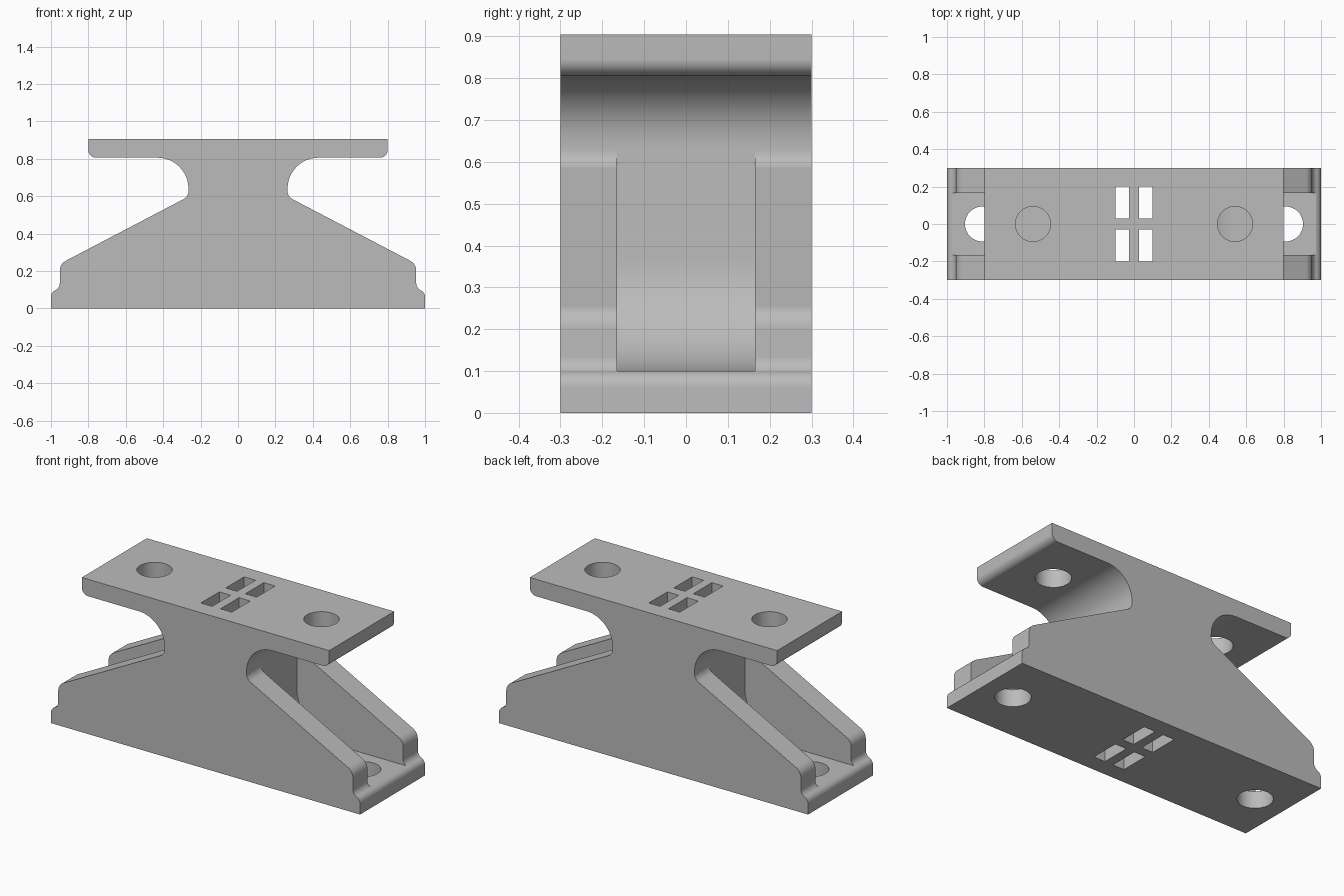
import bpy
import math
from mathutils import Vector

cube = bpy.data.objects.get("Cube")
if cube:
    bpy.data.objects.remove(cube, do_unlink=True)

HEIGHT = 0.905
HALF_DEPTH = 0.3

grey = bpy.data.materials.new("plain grey")
grey.use_nodes = True
grey.diffuse_color = (0.5, 0.5, 0.5, 1)
grey.node_tree.nodes["Principled BSDF"].inputs["Base Color"].default_value = (0.5, 0.5, 0.5, 1)


def rounded(corners, steps=12):
    """Turn (x, z, radius) corners into a path with rounded corners."""
    path = []
    for i, (x, z, r) in enumerate(corners):
        p = Vector((x, z))
        if r == 0:
            path.append(p)
            continue
        a = (Vector(corners[i - 1][:2]) - p).normalized()
        b = (Vector(corners[(i + 1) % len(corners)][:2]) - p).normalized()
        half = a.angle(b) / 2
        centre = p + (a + b).normalized() * r / math.sin(half)
        start = p + a * r / math.tan(half) - centre
        end = p + b * r / math.tan(half) - centre
        sweep = start.angle(end)
        for k in range(steps + 1):
            t = k / steps
            path.append(centre + (start * math.sin((1 - t) * sweep)
                                  + end * math.sin(t * sweep)) / math.sin(sweep))
    return path


def extrude(name, path, half_depth):
    """Extrude an x-z outline evenly along y."""
    n = len(path)
    verts = [(p[0], y, p[1]) for y in (-half_depth, half_depth) for p in path]
    faces = [tuple(range(n)), tuple(range(2 * n - 1, n - 1, -1))]
    faces += [(i, i + n, (i + 1) % n + n, (i + 1) % n) for i in range(n)]
    mesh = bpy.data.meshes.new(name)
    mesh.from_pydata(verts, [], faces)
    obj = bpy.data.objects.new(name, mesh)
    bpy.context.collection.objects.link(obj)
    # Consistent outward normals
    bpy.context.view_layer.objects.active = obj
    bpy.ops.object.mode_set(mode='EDIT')
    bpy.ops.mesh.select_all(action='SELECT')
    bpy.ops.mesh.normals_make_consistent(inside=False)
    bpy.ops.object.mode_set(mode='OBJECT')
    return obj


def mirrored(path):
    return [Vector((-p[0], p[1])) for p in reversed(path)]


def cut(target, cutter):
    cutter.hide_render = True
    bpy.context.view_layer.objects.active = target
    mod = target.modifiers.new("cut", 'BOOLEAN')
    mod.operation = 'DIFFERENCE'
    mod.solver = 'EXACT'
    mod.object = cutter
    bpy.ops.object.modifier_apply(modifier=mod.name)
    bpy.data.objects.remove(cutter, do_unlink=True)


# Bracket body: right half outline, mirrored and extruded
corners = [(0, 0, 0), (1, 0, 0), (1, 0.085, 0.04), (0.953, 0.11, 0.04),
           (0.953, 0.238, 0.06), (0.265, 0.598, 0.05), (0.265, 0.806, 0.165),
           (0.8, 0.806, 0.04), (0.8, HEIGHT, 0), (0, HEIGHT, 0)]
half = rounded(corners)[1:-1]
body = extrude("bracket_body", half + mirrored(half), HALF_DEPTH)
body.data.materials.append(grey)

# Channels between the side ribs, with a curved foot to the pillar
channel = rounded([(1.1, 0.63, 0), (0.265, 0.63, 0), (0.265, 0.1, 0.27), (1.1, 0.1, 0)], 20)
for path in (channel, mirrored(channel)):
    cut(body, extrude("channel_cutter", path, 0.165))

# Bolt holes in the base and the top plate
for side in (-1, 1):
    for x, z in ((0.81, 0), (0.54, HEIGHT)):
        bpy.ops.mesh.primitive_cylinder_add(vertices=48, radius=0.094, depth=0.4,
                                            location=(side * x, 0, z))
        cut(body, bpy.context.object)

# Four slots passing right through the pillar
for sx in (-1, 1):
    for sy in (-1, 1):
        bpy.ops.mesh.primitive_cube_add(size=1, location=(sx * 0.0635, sy * 0.115, HEIGHT / 2))
        slot = bpy.context.object
        slot.scale = (0.073, 0.17, 2)
        bpy.context.view_layer.update()
        cut(body, slot)

# Smooth curves, crisp edges
bpy.ops.object.select_all(action='DESELECT')
body.select_set(True)
bpy.context.view_layer.objects.active = body
bpy.ops.object.shade_smooth_by_angle(angle=math.radians(30))
